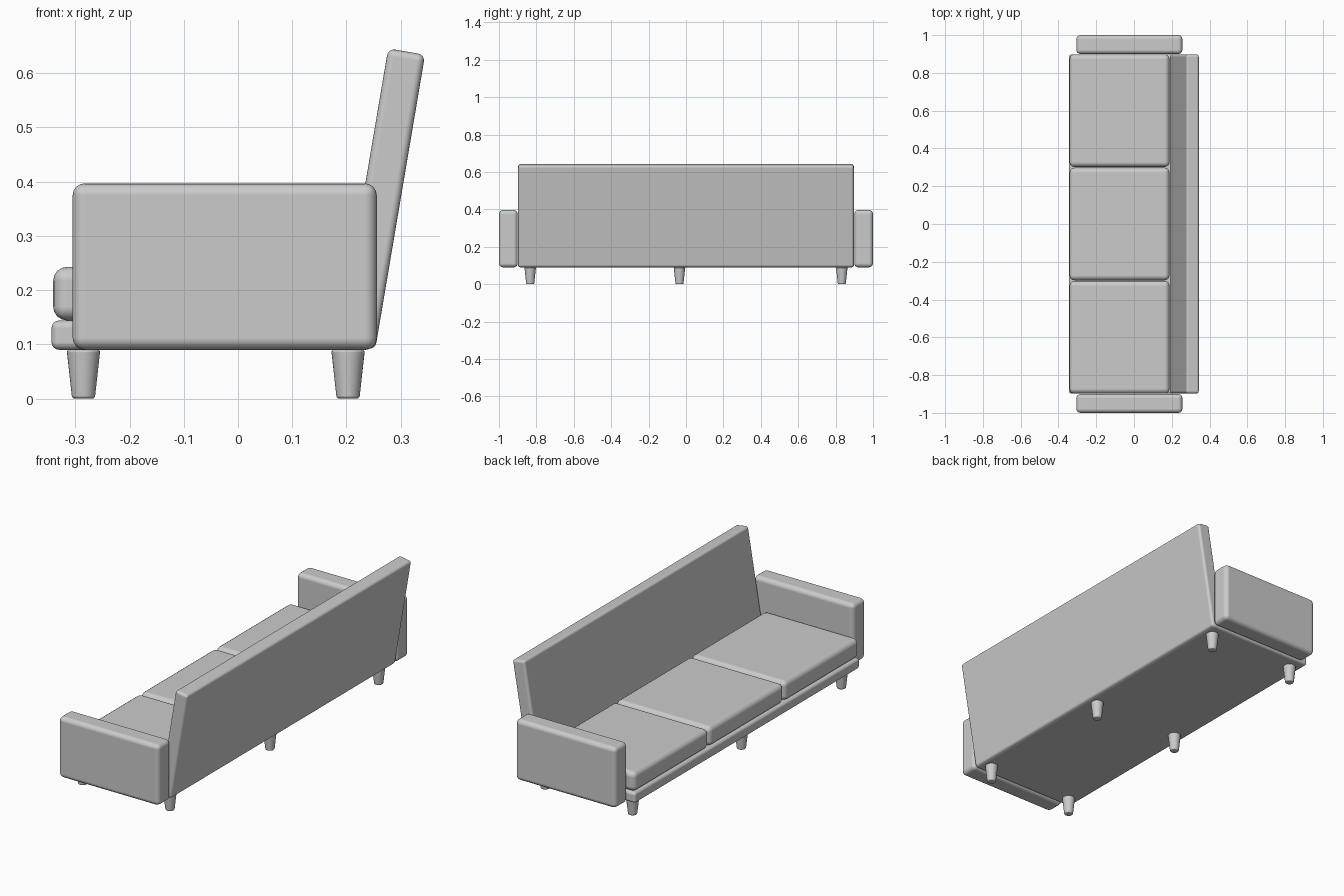
import bpy, bmesh, math
from mathutils import Matrix, Vector

if "Cube" in bpy.data.objects:
    bpy.data.objects.remove(bpy.data.objects["Cube"])


def finish(bm, name, bevel, segments=4):
    me = bpy.data.meshes.new(name)
    bm.to_mesh(me)
    bm.free()
    ob = bpy.data.objects.new(name, me)
    bpy.context.collection.objects.link(ob)
    for p in me.polygons:
        p.use_smooth = True
    mod = ob.modifiers.new("rounded_edges", 'BEVEL')
    mod.width = bevel
    mod.segments = segments
    mod.limit_method = 'ANGLE'
    mod.angle_limit = math.radians(40)
    mod.harden_normals = True
    return ob


def box(name, x, y, z, bevel):
    bm = bmesh.new()
    bmesh.ops.create_cube(bm, size=1)
    for v in bm.verts:
        v.co = [lo + (c + 0.5) * (hi - lo) for c, (lo, hi) in zip(v.co, (x, y, z))]
    return finish(bm, name, bevel)


# Base frame
box("base", (-0.344, 0.25), (-0.898, 0.898), (0.09, 0.144), 0.014)

# Three seat cushions
for i, y in enumerate((-0.6, 0, 0.6)):
    box(f"seat_cushion_{i + 1}", (-0.341, 0.188), (y - 0.298, y + 0.298),
        (0.144, 0.243), 0.026)

# Armrests
for side, name in ((-1, "front_armrest"), (1, "rear_armrest")):
    box(name, (-0.305, 0.256), sorted((side * 0.9, side * 1.0)), (0.09, 0.397), 0.022)

# Reclined backrest, tilted about its lower rear edge
back = box("backrest", (-0.069, 0), (-0.897, 0.897), (0, 0.552), 0.013)
back.data.transform(Matrix.Translation(Vector((0.253, 0, 0.09)))
                    @ Matrix.Rotation(math.radians(9.6), 4, 'Y'))

# Tapered round legs
for row, x in (("left", -0.285), ("right", 0.203)):
    for i, y in enumerate((-0.833, -0.035, 0.833)):
        bm = bmesh.new()
        bmesh.ops.create_cone(bm, cap_ends=True, segments=32, radius1=0.021,
                              radius2=0.031, depth=0.09,
                              matrix=Matrix.Translation((x, y, 0.045)))
        finish(bm, f"{row}_leg_{i + 1}", 0.005, 3)
